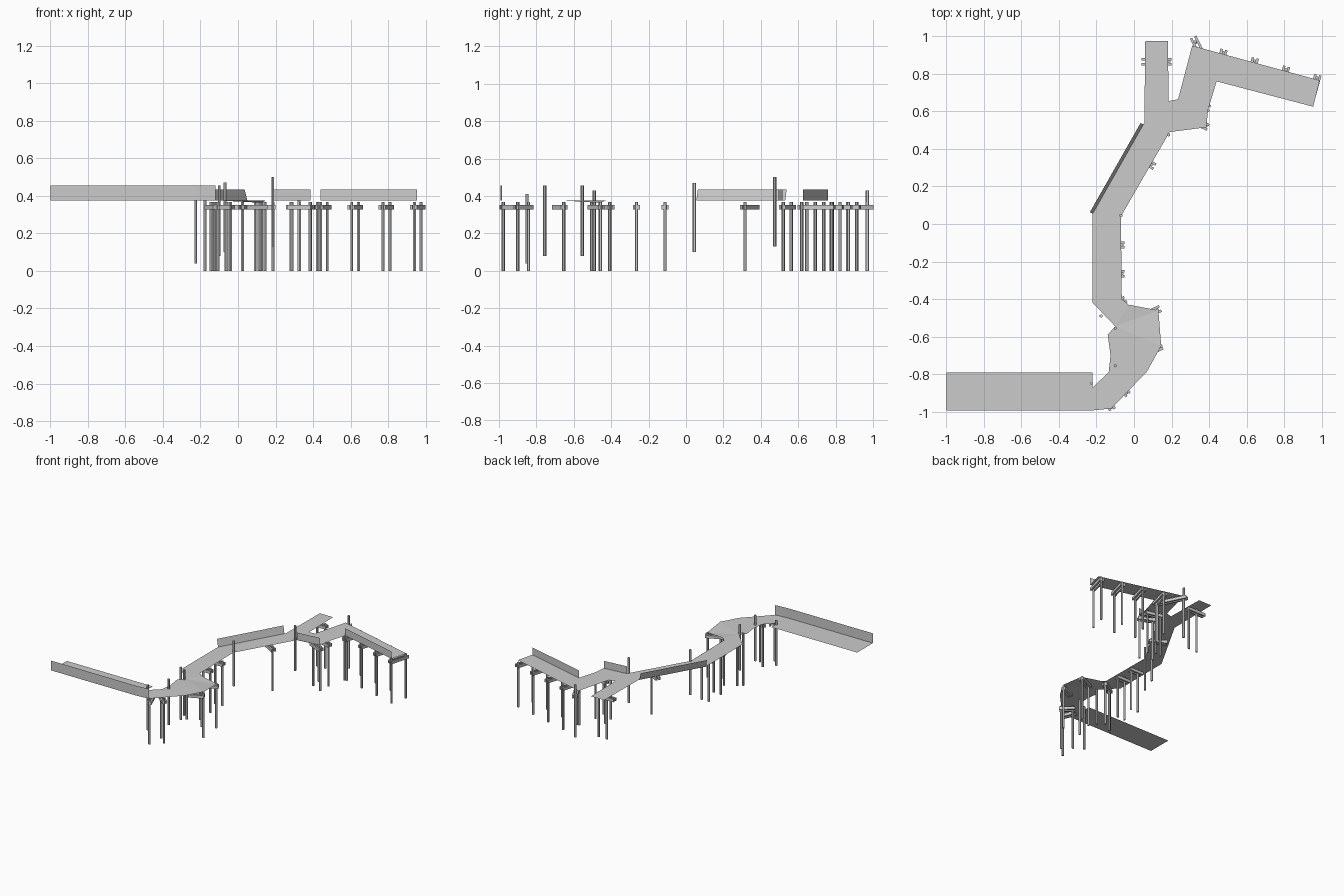
import bpy, bmesh, math
from mathutils import Vector, Matrix

cube = bpy.data.objects.get("Cube")
if cube:
    bpy.data.objects.remove(cube)

grey = bpy.data.materials.new("weathered_grey")
grey.use_nodes = True
tone = (0.6, 0.6, 0.6, 1)
grey.diffuse_color = tone
grey.node_tree.nodes["Principled BSDF"].inputs["Base Color"].default_value = tone

DECK_Z = 0.375
POST_R = 0.009


def finish(name, bm):
    mesh = bpy.data.meshes.new(name)
    bm.to_mesh(mesh)
    bm.free()
    mesh.materials.append(grey)
    obj = bpy.data.objects.new(name, mesh)
    bpy.context.collection.objects.link(obj)


def post(bm, x, y, low, high):
    place = Matrix.Translation((x, y, (low + high) / 2))
    bmesh.ops.create_cone(bm, cap_ends=True, segments=6, radius1=POST_R,
                          radius2=POST_R, depth=high - low, matrix=place)


def beam(bm, a, b, z):
    run = b - a
    mid = (a + b) / 2
    place = (Matrix.Translation((mid.x, mid.y, z))
             @ Matrix.Rotation(math.atan2(run.y, run.x), 4, 'Z')
             @ Matrix.Diagonal((run.length, 0.013, 0.024, 1)))
    bmesh.ops.create_cube(bm, size=1, matrix=place)


def bent(name, outer, inner, spots):
    """Two clamped cross beams with posts held between them."""
    bm = bmesh.new()
    a, b = Vector(outer), Vector(inner)
    side = (b - a).orthogonal().normalized() * 0.013
    for sign in (-1, 1):
        beam(bm, a + side * sign, b + side * sign, 0.34)
    for t in spots:
        p = a.lerp(b, t)
        post(bm, p.x, p.y, 0, DECK_Z - 0.008)
    finish(name, bm)


# Walkway deck: one thin sheet following the path
outline = [(-1, -.993), (-.22, -.993), (-.12, -.983), (.07, -.785), (.145, -.65),
           (.13, -.46), (-.03, -.43), (-.065, -.4), (-.07, .04), (.19, .49),
           (.385, .515), (.395, .61), (.44, .76), (.955, .625), (.99, .765),
           (.31, .95), (.235, .665), (.185, .655), (.18, .975), (.06, .975),
           (.055, .54), (-.22, .06), (-.22, -.42), (-.1, -.545), (-.14, -.59),
           (-.125, -.7), (-.135, -.79), (-.22, -.87), (-.22, -.79), (-1, -.79)]
bm = bmesh.new()
deck = bm.faces.new([bm.verts.new((x, y, DECK_Z)) for x, y in outline])
deck.normal_update()
bmesh.ops.triangulate(bm, faces=[deck])
# the platform corner sags a little
for v in bm.verts:
    if v.co.x > .12 and -.5 < v.co.y < -.4:
        v.co.z -= .012
finish("walkway_deck", bm)

# Side walls: thin upright sheets, one leaning outward
walls = {
    "entry_wall": ((-1, -.993), (-.22, -.993), .08, 0),
    "entry_wall_end": ((-.22, -.993), (-.12, -.983), .08, 0),
    "leaning_wall": ((-.22, .055), (.05, .53), .06, .017),
    "junction_wall": ((.19, .495), (.385, .515), .06, 0),
    "far_wall": ((.44, .76), (.955, .625), .06, 0),
}
for name, (a, b, height, lean) in walls.items():
    a, b = Vector((*a, DECK_Z)), Vector((*b, DECK_Z))
    run = (b - a).normalized()
    rise = Vector((-run.y, run.x, 0)) * lean + Vector((0, 0, height))
    bm = bmesh.new()
    bm.faces.new([bm.verts.new(p) for p in (a, b, b + rise, a + rise)])
    finish(name, bm)

# Supports under the front curve and the platform
bent("curve_support_1", (-.115, -.99), (-.16, -.88), (.12,))
bent("curve_support_2", (-.03, -.91), (-.12, -.83), (.12, .85))
bent("platform_support_1", (.15, -.65), (.04, -.7), (.06,))
bent("platform_support_2", (.14, -.45), (.01, -.51), (.12, .9))
bent("platform_support_3", (-.045, -.4), (-.16, -.47), (.12, .85))

# Supports under the straight middle and the slanted run
for i, y in enumerate((-.265, -.112)):
    bent(f"middle_support_{i + 1}", (-.05, y), (-.17, y), (.12, .66))
bent("slanted_support", (.11, .305), (-.01, .375), (.15,))

# Supports under the branch and the junction
bent("branch_support", (.2, .865), (.04, .865), (.08, .55))
bent("junction_support_1", (.395, .515), (.27, .57), (.1, .85))
bent("junction_support_2", (.405, .615), (.26, .65), (.12, .85))
bent("corner_support", (.315, .995), (.43, .765), (.12, .95))

# Evenly spaced supports under the far run
for i in range(4):
    base = Vector((.48, .93)).lerp(Vector((.98, .795)), i / 3)
    bent(f"far_support_{i + 1}", base, base + Vector((-.045, -.165)), (.1, .9))

# Tall guide poles beside the deck
poles = [(-.225, -.85, .04, .41), (-.1, -.755, .08, .455),
         (-.1, -.555, .08, .455), (-.175, -.49, 0, .43),
         (-.07, .045, .1, .47), (.185, .475, .13, .5), (.325, .97, 0, .43)]
for i, spec in enumerate(poles):
    bm = bmesh.new()
    post(bm, *spec)
    finish(f"guide_pole_{i + 1}", bm)
